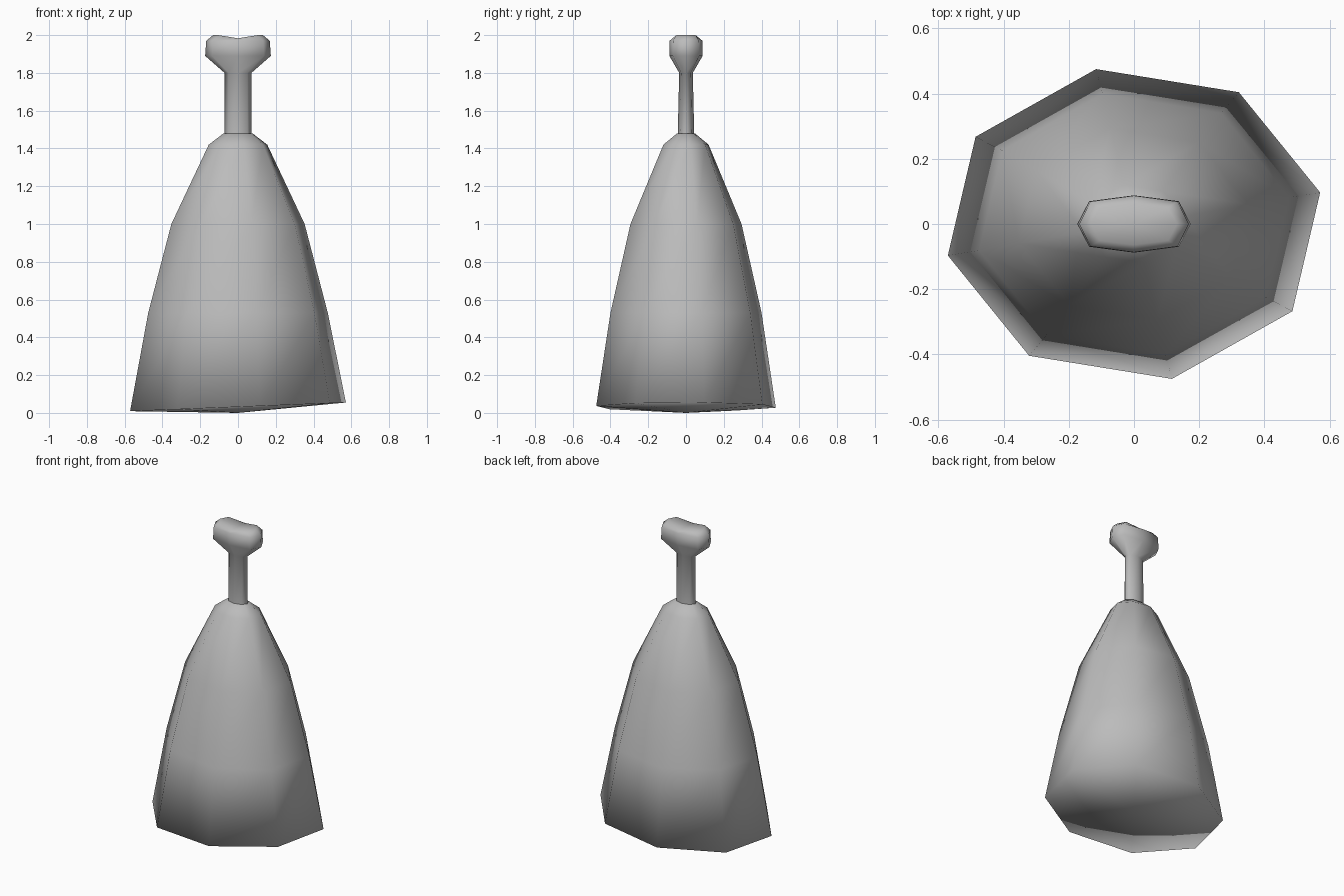
import bpy
import bmesh
from math import cos, sin, radians, tau

cube = bpy.data.objects.get("Cube")
if cube:
    bpy.data.objects.remove(cube)

SIDES = 8

grey = bpy.data.materials.new("plain_grey")
grey.use_nodes = True
colour = (0.5, 0.5, 0.5, 1)
grey.diffuse_color = colour
grey.node_tree.nodes["Principled BSDF"].inputs["Base Color"].default_value = colour


def oval(bm, rx, ry, height, turn=0.0, square=1.0):
    """Ring of vertices; height is a function of x and the diagonals can be pushed out."""
    ring = []
    for i in range(SIDES):
        a = turn + tau * i / SIDES
        push = square if i % 2 else 1.0
        x, y = rx * cos(a) * push, ry * sin(a) * push
        ring.append(bm.verts.new((x, y, height(x))))
    return ring


def fan(bm, ring, z):
    """Close a ring with triangles to a centre point."""
    centre = bm.verts.new((0, 0, z))
    for i in range(SIDES):
        bm.faces.new((ring[i], ring[(i + 1) % SIDES], centre))


def bridge(bm, rings):
    for low, high in zip(rings, rings[1:]):
        for i in range(SIDES):
            j = (i + 1) % SIDES
            bm.faces.new((low[i], low[j], high[j], high[i]))


def finish(bm, name):
    bmesh.ops.recalc_face_normals(bm, faces=bm.faces)
    for face in bm.faces:
        face.smooth = True
    mesh = bpy.data.meshes.new(name)
    bm.to_mesh(mesh)
    bm.free()
    mesh.materials.append(grey)
    obj = bpy.data.objects.new(name, mesh)
    bpy.context.collection.objects.link(obj)


# Bell body: turned oval rings, tilted rim, shallow pointed base
bm = bmesh.new()
turn = radians(11.5)
rings = [oval(bm, 0.583, 0.485, lambda x: 0.032 + 0.04 * x, turn)]
for rx, ry, z in [(0.485, 0.408, 0.53), (0.36, 0.3, 1.0),
                  (0.158, 0.122, 1.42), (0.078, 0.048, 1.48)]:
    rings.append(oval(bm, rx, ry, lambda x, z=z: z, turn))
bridge(bm, rings)
fan(bm, rings[0], 0.0)
fan(bm, rings[-1], 1.482)
finish(bm, "bell_body")

# Handle: slim neck flaring into a wide knob with a dipped top
bm = bmesh.new()
rings = []
for rx, ry, z, square in [(0.071, 0.044, 1.46, 1), (0.071, 0.036, 1.8, 1),
                          (0.174, 0.088, 1.89, 1.12), (0.168, 0.087, 1.97, 1.12)]:
    rings.append(oval(bm, rx, ry, lambda x, z=z: z, 0, square))
rings.append(oval(bm, 0.132, 0.064, lambda x: 1.983 + min(0.017, 0.17 * abs(x)), 0, 1.12))
bridge(bm, rings)
fan(bm, rings[-1], 1.983)
finish(bm, "handle")
